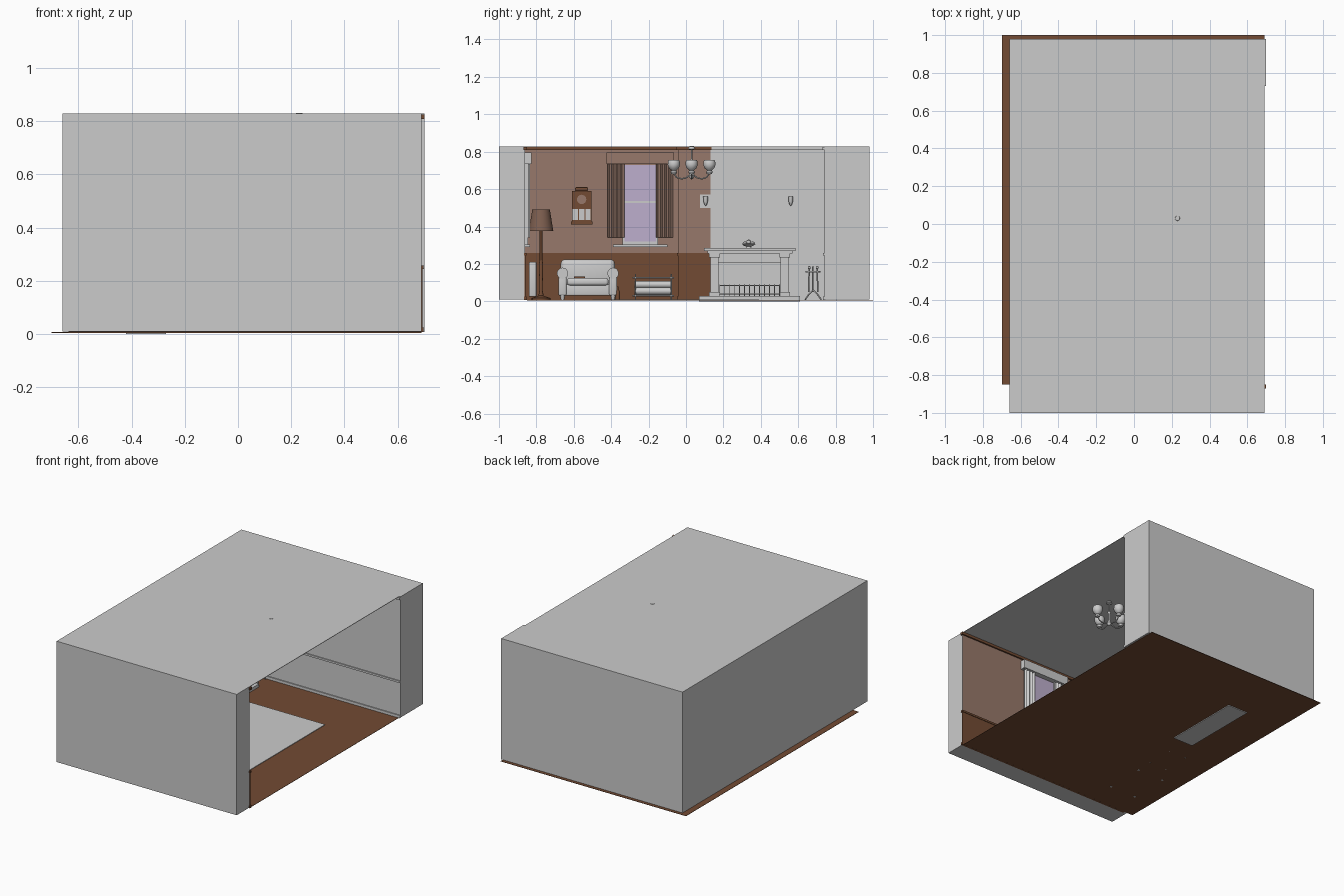
import bpy, bmesh, math
from mathutils import Vector

if "Cube" in bpy.data.objects:
    bpy.data.objects.remove(bpy.data.objects["Cube"])

def mat(name, r, g, b):
    m = bpy.data.materials.new(name)
    m.diffuse_color = (r, g, b, 1)
    m.use_nodes = True
    m.node_tree.nodes["Principled BSDF"].inputs["Base Color"].default_value = m.diffuse_color
    return m

WHITE = mat("white_paint", .60, .60, .60)
WOOD = mat("brown_wood", .17, .07, .033)
PAPER = mat("tan_wallpaper", .31, .19, .145)
GLASS = mat("lavender_glass", .51, .43, .61)
SHADE = mat("lamp_shade_brown", .21, .115, .08)

def finish(name, bm, mats, smooth=False):
    me = bpy.data.meshes.new(name)
    bmesh.ops.recalc_face_normals(bm, faces=bm.faces)
    bm.to_mesh(me)
    bm.free()
    ob = bpy.data.objects.new(name, me)
    bpy.context.collection.objects.link(ob)
    for m in mats:
        me.materials.append(m)
    if smooth:
        bpy.ops.object.select_all(action='DESELECT')
        ob.select_set(True)
        bpy.context.view_layer.objects.active = ob
        bpy.ops.object.shade_smooth_by_angle(angle=math.radians(40))
    return ob

def box(name, x0, x1, y0, y1, z0, z1, m, bevel=0):
    bm = bmesh.new()
    bmesh.ops.create_cube(bm, size=1)
    for v in bm.verts:
        v.co = Vector(((x0 + x1) / 2 + v.co.x * (x1 - x0), (y0 + y1) / 2 + v.co.y * (y1 - y0),
                       (z0 + z1) / 2 + v.co.z * (z1 - z0)))
    if bevel:
        bmesh.ops.bevel(bm, geom=bm.edges[:], offset=bevel, segments=3, profile=.5, affect='EDGES')
    return finish(name, bm, [m], bevel > 0)

def lathe(name, x, y, profile, m, seg=20):
    # revolve (radius, z) pairs about a vertical axis
    bm = bmesh.new()
    vs = [bm.verts.new((x + r, y, z)) for r, z in profile]
    es = [bm.edges.new(p) for p in zip(vs, vs[1:])]
    bmesh.ops.spin(bm, geom=vs + es, cent=(x, y, 0), axis=(0, 0, 1), angle=math.tau, steps=seg)
    bmesh.ops.remove_doubles(bm, verts=bm.verts, dist=1e-5)
    return finish(name, bm, [m], True)

def tube(name, pts, r, m):
    cu = bpy.data.curves.new(name, 'CURVE')
    cu.dimensions = '3D'
    cu.bevel_depth = r
    cu.bevel_resolution = 2
    cu.use_fill_caps = True
    sp = cu.splines.new('POLY')
    sp.points.add(len(pts) - 1)
    for p, c in zip(sp.points, pts):
        p.co = (*c, 1)
    cu.materials.append(m)
    ob = bpy.data.objects.new(name, cu)
    bpy.context.collection.objects.link(ob)

# --- room shell: thick walls around an open right side ---
FLOOR, TOP = .007, .828
outline = [(-.66, -1), (.69, -1), (.69, -.86), (-.63, -.86), (-.63, -.04), (-.42, -.04),
           (-.42, .13), (-.42, .74), (.70, .74), (.70, .98), (-.66, .98)]
bm = bmesh.new()
low = [bm.verts.new((x, y, FLOOR + .002)) for x, y in outline]
high = [bm.verts.new((x, y, TOP)) for x, y in outline]
for i in range(len(outline)):
    j = (i + 1) % len(outline)
    f = bm.faces.new((low[i], low[j], high[j], high[i]))
    f.material_index = 1 if 2 <= i <= 5 else 0   # papered inner walls
bm.faces.new(low)
bm.faces.new(high)
finish("walls", bm, [WHITE, PAPER])
box("ceiling", -.66, .69, -1, .98, TOP - .003, TOP, WHITE)
box("floor", -.70, .69, -.85, 1.0, FLOOR - .002, FLOOR, WOOD)
box("rug", -.24, .38, -.5, .39, FLOOR, FLOOR + .004, WHITE)

# --- wainscot, base board, chair rail and crown along the inner walls ---
def trim(name, pts, z0, z1, d, m):
    for (xa, ya), (xb, yb) in zip(pts, pts[1:]):
        box(name, min(xa, xb) - d, min(max(xa, xb) + d, .70), min(ya, yb) - d, max(ya, yb) + d, z0, z1, m)

papered, plain = outline[2:6] + [(-.42, .125)], outline[6:9]
trim("wainscot", papered, FLOOR, .25, .003, WOOD)
for pts, m in ((papered, WOOD), (plain, WHITE)):
    trim("base_board", pts, FLOOR, .025, .007, m)
    trim("chair_rail", pts, .245, .258, .007, m)
    trim("crown", pts, .808, .825, .010, m)

# --- windows with curtains: one on the far wall, one on the front wall ---
def window(c, on_far_wall, cloth):
    def put(u, d, z):
        return (-.63 + d, c + u, z) if on_far_wall else (c + u, -.86 + d, z)
    def slab(name, u0, u1, d0, d1, z0, z1, m):
        a, b = put(u0, d0, z0), put(u1, d1, z1)
        box(name, a[0], b[0], a[1], b[1], z0, z1, m)
    slab("window_pane", -.085, .085, 0, .006, .31, .73, GLASS)
    slab("window_bar", -.085, .085, 0, .012, .527, .537, WHITE)
    for s in (-.095, .085):
        slab("window_side", s, s + .01, 0, .014, .305, .74, WHITE)
    slab("window_bottom", -.095, .095, 0, .014, .305, .32, WHITE)
    slab("window_sill", -.145, .145, 0, .025, .29, .305, WHITE)
    slab("valance", -.18, .18, 0, .035, .735, .795, cloth)
    for s in (-1, 1):
        bm = bmesh.new()
        rows = []
        for k in range(25):
            u = s * (.085 + .09 * k / 24)
            d = .02 + .006 * math.cos(k * math.pi / 3)
            rows.append((bm.verts.new(put(u, d, .34)), bm.verts.new(put(u, d, .74))))
        for (a, b), (e, f) in zip(rows, rows[1:]):
            bm.faces.new((a, e, f, b))
        finish("curtain", bm, [cloth], True)

window(-.245, True, PAPER)
window(.03, False, WHITE)

# --- radiator under the front window ---
for i in range(9):
    x = -.10 + i * .033
    box("radiator_fin", x - .012, x + .012, -.84, -.80, .025, .21, WHITE, .006)
box("radiator_pipe", -.11, .175, -.83, -.81, .04, .055, WHITE)

# --- fireplace ---
box("hearth", -.42, -.27, .07, .61, 0, .028, WHITE)
for y in (.13, .505):
    box("fireplace_column", -.42, -.355, y, y + .045, .028, .255, WHITE)
    box("column_foot", -.42, -.345, y - .006, y + .051, .028, .05, WHITE)
    box("column_cap", -.42, -.345, y - .006, y + .051, .235, .255, WHITE)
box("fireplace_lintel", -.42, -.365, .17, .51, .205, .255, WHITE)
box("mantel_cornice", -.42, -.34, .115, .57, .255, .27, WHITE)
box("mantel_shelf", -.42, -.325, .095, .585, .27, .284, WHITE)
for z in (.04, .085):
    tube("grate_rail", [(-.32, .18, z), (-.32, .50, z)], .003, WHITE)
for i in range(13):
    y = .18 + i * .32 / 12
    tube("grate_bar", [(-.32, y, .028), (-.32, y, .09)], .002, WHITE)
lathe("mantel_bowl", -.37, .335, [(0, .284), (.015, .284), (.012, .292), (.036, .305), (.03, .308), (0, .308)], WHITE)
for dy, z in ((-.02, .308), (0, .318), (.02, .308)):
    lathe("bowl_fruit", -.37, .335 + dy, [(0, z - .013), (.01, z - .008), (.013, z), (.01, z + .008), (0, z + .013)], WHITE, 12)

# --- wall sconces ---
for y in (.105, .56):
    box("sconce_plate", -.42, -.414, y - .03, y + .027, .50, .57, WHITE)
    lathe("sconce_cup", -.395, y, [(0, .51), (.006, .515), (.012, .535), (.013, .56), (0, .56)], WHITE, 12)

# --- fire tools ---
tx, ty = -.34, .68
for k in range(4):
    a = math.pi / 4 + k * math.pi / 2
    c, s = math.cos(a), math.sin(a)
    tube("tool_stand_leg", [(tx + .06 * c, ty + .06 * s, .01), (tx + .03 * c, ty + .03 * s, .04), (tx, ty, .06)], .004, WHITE)
    tube("fire_tool", [(tx + .035 * c, ty + .035 * s, .05), (tx + .03 * c, ty + .03 * s, .175)], .004, WHITE)
    lathe("tool_handle", tx + .03 * c, ty + .03 * s, [(0, .17), (.007, .175), (.007, .185), (0, .19)], WHITE, 10)
tube("tool_stand_pole", [(tx, ty, .05), (tx, ty, .185)], .005, WHITE)
lathe("tool_stand_ring", tx, ty, [(0, .155), (.04, .155), (.04, .161), (0, .161)], WHITE)

# --- sofa ---
sx0, sx1 = -.58, -.35
box("sofa_base", sx0, sx1 - .005, -.66, -.39, .03, .09, WHITE, .008)
box("sofa_seat", sx0 + .05, sx1 + .005, -.635, -.415, .085, .125, WHITE, .014)
box("sofa_back", sx0, sx0 + .07, -.67, -.38, .08, .225, WHITE, .025)
for y in (-.66, -.39):
    box("sofa_arm", sx0 + .01, sx1, y - .022, y + .022, .03, .15, WHITE, .01)
    bm = bmesh.new()
    bmesh.ops.create_cone(bm, cap_ends=True, segments=20, radius1=.03, radius2=.03, depth=.22)
    for v in bm.verts:
        v.co = Vector(((sx0 + sx1) / 2 + v.co.z + .01, y + v.co.x, .15 + v.co.y))
    finish("sofa_arm_roll", bm, [WHITE], True)
    for x in (sx0 + .02, sx1 - .015):
        lathe("sofa_foot", x, y, [(0, .004), (.008, .004), (.014, .035), (0, .035)], WHITE, 12)
box("sofa_book", -.47, -.42, -.60, -.54, .125, .132, WOOD)
lathe("bottle", -.36, -.365, [(0, .008), (.012, .008), (.012, .05), (.005, .065), (.005, .08), (0, .08)], WOOD, 12)

# --- log rack ---
for x in (-.49, -.36):
    for y in (-.27, -.08):
        tube("rack_post", [(x, y, .004), (x, y, .145)], .004, WHITE)
    for z in (.03, .125):
        tube("rack_rail", [(x, -.285, z), (x, -.065, z)], .004, WHITE)
for dx, z in ((-.04, .055), (0, .055), (.04, .055), (-.02, .09), (.02, .09)):
    tube("log", [(-.425 + dx, -.275, z), (-.425 + dx, -.075, z)], .02, WHITE)

# --- floor lamp ---
lx, ly = -.50, -.775
lathe("lamp_stand", lx, ly, [(0, .008), (.05, .008), (.05, .018), (.014, .03), (.008, .06), (.011, .2), (.007, .22), (.007, .40), (0, .40)], WOOD)
lathe("lamp_shade", lx, ly, [(.066, .375), (.047, .49)], SHADE, 28)

# --- wall clock ---
cy = -.558
box("clock_case", -.63, -.595, cy - .052, cy + .052, .425, .59, WOOD)
box("clock_base", -.63, -.59, cy - .058, cy + .058, .41, .428, WOOD)
box("clock_top", -.63, -.59, cy - .035, cy + .035, .59, .61, WOOD, .006)
bm = bmesh.new()
bmesh.ops.create_cone(bm, cap_ends=True, segments=24, radius1=.025, radius2=.025, depth=.004)
for v in bm.verts:
    v.co = Vector((-.594 + v.co.z, cy + v.co.x, .545 + v.co.y))
finish("clock_face", bm, [PAPER])
for k in (-1, 0, 1):
    box("clock_window", -.596, -.592, cy + k * .034 - .014, cy + k * .034 + .014, .435, .495, WHITE)

# --- chandelier ---
hx, hy = .23, .03
lathe("chandelier_stem", hx, hy, [(0, .65), (.012, .66), (.016, .672), (.006, .69), (.006, .74), (.012, .75), (.004, .76),
                                  (.004, .81), (.02, .815), (.012, .83), (0, .83)], WHITE)
for k in range(4):
    c, s = math.cos(k * math.pi / 2), math.sin(k * math.pi / 2)
    tube("chandelier_arm", [(hx + r * c, hy + r * s, z) for r, z in
                            ((.01, .675), (.03, .66), (.055, .655), (.08, .663), (.095, .685))], .004, WHITE)
    lathe("chandelier_globe", hx + .095 * c, hy + .095 * s,
          [(0, .678), (.014, .682), (.018, .692), (.012, .70), (.026, .712), (.033, .73), (.031, .75), (.027, .756), (0, .75)], WHITE)
